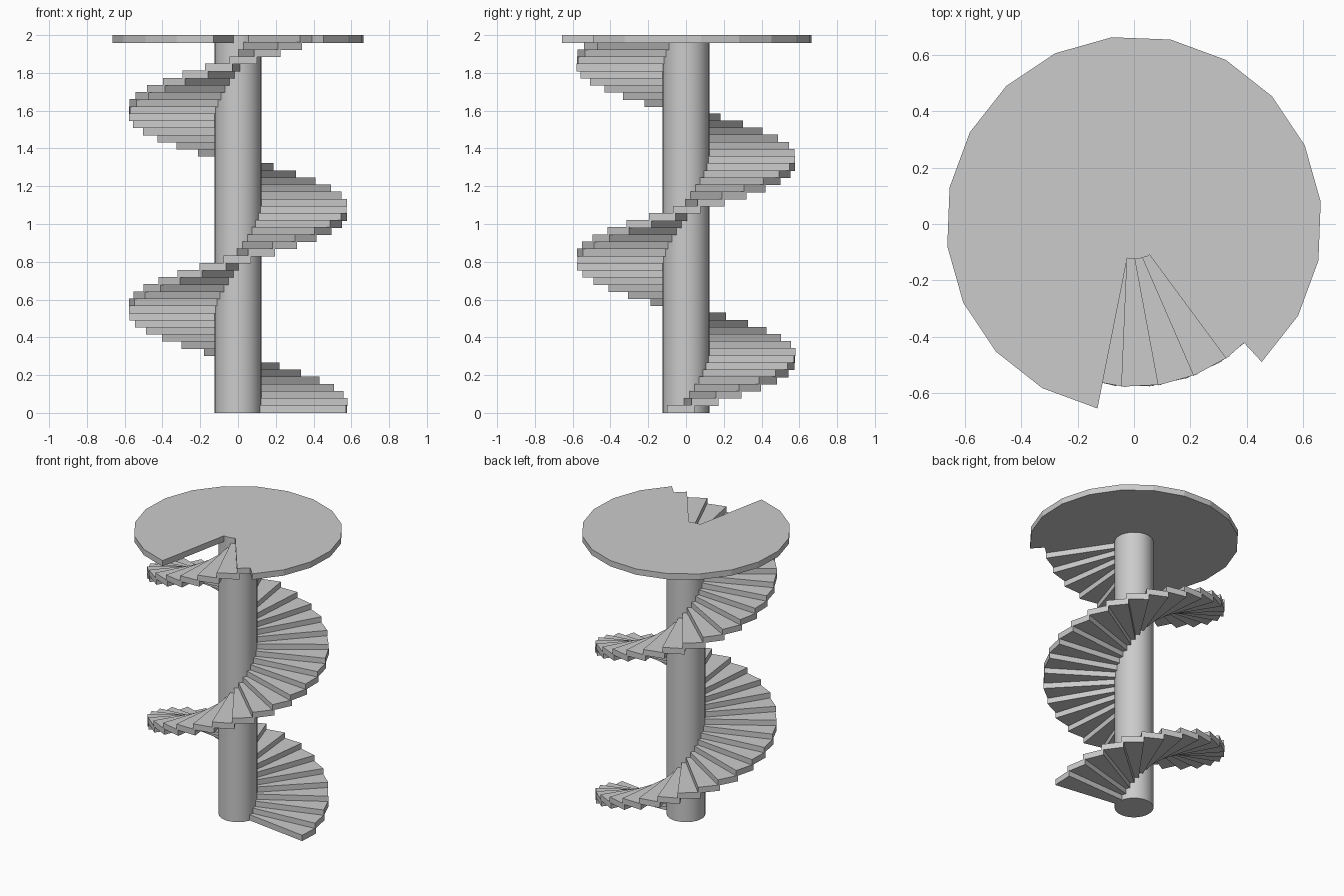
import bpy
from math import radians, cos, sin

if "Cube" in bpy.data.objects:
    bpy.data.objects.remove(bpy.data.objects["Cube"])

COUNT = 53            # treads, the last one level with the landing
TURN = 12.97          # degrees per tread
START = -2.8          # direction of the first tread
THICK = 0.041
RISE = (2.0 - THICK) / (COUNT - 1)


def prism(name, outline, z0, z1):
    """Extrude a counter-clockwise 2D outline between two heights."""
    n = len(outline)
    verts = [(x, y, z0) for x, y in outline] + [(x, y, z1) for x, y in outline]
    faces = [tuple(reversed(range(n))), tuple(range(n, 2 * n))]
    faces += [(i, (i + 1) % n, n + (i + 1) % n, n + i) for i in range(n)]
    mesh = bpy.data.meshes.new(name)
    mesh.from_pydata(verts, [], faces)
    obj = bpy.data.objects.new(name, mesh)
    bpy.context.collection.objects.link(obj)
    return obj


# Central column
bpy.ops.mesh.primitive_cylinder_add(vertices=32, radius=0.124, depth=2.0,
                                    location=(0, 0, 1.0))
bpy.context.object.name = "column"
bpy.ops.object.shade_smooth_by_angle(angle=radians(30))

# Spiral of tapered treads
tread_outline = [(0.10, -0.030), (0.575, -0.073), (0.575, 0.073), (0.10, 0.030)]
for i in range(COUNT):
    tread = prism(f"tread_{i + 1}", tread_outline, 0, THICK)
    tread.location.z = i * RISE
    tread.rotation_euler.z = radians(START + i * TURN)

# Landing: a 20-sided disc with three segments left open for the stair
rim = [radians(-47.2 + 18 * k) for k in range(18)]
landing_outline = [(0, 0)] + [(0.668 * cos(a), 0.668 * sin(a)) for a in rim]
prism("landing", landing_outline, 2.0 - THICK, 2.0)
